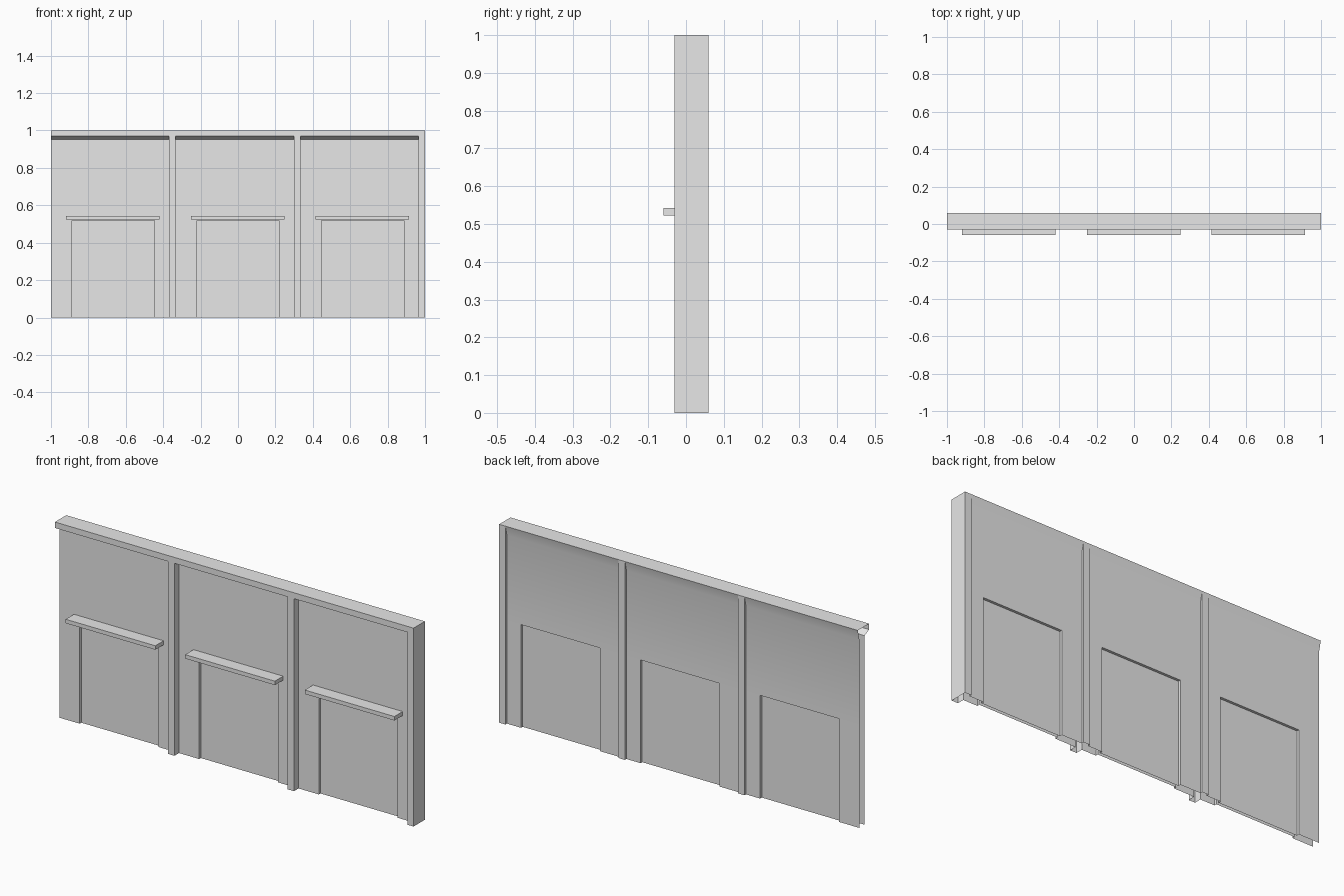
import bpy, bmesh

cube = bpy.data.objects.get("Cube")
if cube:
    bpy.data.objects.remove(cube, do_unlink=True)

GREY = (0.8, 0.8, 0.8, 1)
mat = bpy.data.materials.new("plain_grey")
mat.use_nodes = True
mat.diffuse_color = GREY
mat.node_tree.nodes["Principled BSDF"].inputs["Base Color"].default_value = GREY

# Shared layout
BAY = 2 / 3
PILLAR = 0.035
DOOR_L, DOOR_R, DOOR_H = 0.113, 0.553, 0.52
FRONT, BACK = -0.03, 0.06
FRONT_WALL, BACK_WALL = 0.006, 0.048
RECESS = 0.013


def make_object(name, faces, smooth=True):
    """Build a sheet object from a list of corner loops."""
    bm = bmesh.new()
    for loop in faces:
        bm.faces.new([bm.verts.new(p) for p in loop])
    bmesh.ops.remove_doubles(bm, verts=bm.verts, dist=0.0005)
    mesh = bpy.data.meshes.new(name)
    bm.to_mesh(mesh)
    bm.free()
    mesh.materials.append(mat)
    obj = bpy.data.objects.new(name, mesh)
    bpy.context.collection.objects.link(obj)
    if smooth:
        bpy.ops.object.select_all(action="DESELECT")
        obj.select_set(True)
        bpy.context.view_layer.objects.active = obj
        bpy.ops.object.shade_smooth_by_angle()
    return obj


def upright(x0, x1, z0, z1, ya, yb=None):
    """Panel facing the front, from depth ya at the bottom to yb at the top."""
    yb = ya if yb is None else yb
    return [(x0, ya, z0), (x1, ya, z0), (x1, yb, z1), (x0, yb, z1)]


def facade(name, y_out, y_wall, y_door, z_slope, z_top, flip):
    """Three bays of wall, door recess and pillar on one side."""
    wall, doors = [], []
    for k in range(3):
        x = -1 + k * BAY
        p0, p1 = x + BAY - PILLAR, x + BAY
        d0, d1 = x + DOOR_L, x + DOOR_R
        columns = [(x, d0), (d0, d1), (d1, p0)]
        # wall around the door, with the sloped band under the cornice
        for i, (a, b) in enumerate(columns):
            if i != 1:
                wall.append(upright(a, b, 0, DOOR_H, y_wall))
            wall.append(upright(a, b, DOOR_H, z_slope, y_wall))
            wall.append(upright(a, b, z_slope, z_top, y_wall, y_out))
        # door reveals
        wall.append([(d0, y_wall, 0), (d0, y_wall, DOOR_H), (d0, y_door, DOOR_H), (d0, y_door, 0)])
        wall.append([(d1, y_wall, 0), (d1, y_door, 0), (d1, y_door, DOOR_H), (d1, y_wall, DOOR_H)])
        wall.append([(d0, y_wall, DOOR_H), (d1, y_wall, DOOR_H),
                     (d1, y_door, DOOR_H), (d0, y_door, DOOR_H)])
        doors.append(upright(d0, d1, 0, DOOR_H, y_door))
        # pillar face and sides
        wall.append(upright(p0, p1, 0, z_top, y_out))
        side = [(y_wall, 0), (y_out, 0), (y_out, z_top), (y_wall, z_slope)]
        wall.append([(p0, y, z) for y, z in side])
        if k < 2:
            wall.append([(p1, y, z) for y, z in reversed(side)])
    if flip:
        wall = [f[::-1] for f in wall]
        doors = [f[::-1] for f in doors]
    make_object(name + "_wall", wall)
    make_object(name + "_doors", doors)


facade("front", FRONT, FRONT_WALL, FRONT_WALL + RECESS, 0.953, 0.97, False)
facade("back", BACK, BACK_WALL, BACK_WALL - RECESS, 0.95, 1.0, True)

# Cornice strip and flat top
make_object("cornice", [
    upright(-1, 1, 0.97, 1, FRONT),
    [(-1, FRONT, 1), (1, FRONT, 1), (1, BACK, 1), (-1, BACK, 1)],
])

# Closed end of the wall
make_object("end_panel", [[(1, FRONT, 0), (1, BACK, 0), (1, BACK, 1), (1, FRONT, 1)]])

# Awnings over the front doors
for k, label in enumerate(("right", "middle", "left")):
    bpy.ops.mesh.primitive_cube_add(size=1, location=(-1 + k * BAY + 0.331, -0.027, 0.533))
    awning = bpy.context.object
    awning.name = label + "_awning"
    awning.scale = (0.5, 0.066, 0.02)
    awning.data.materials.append(mat)
